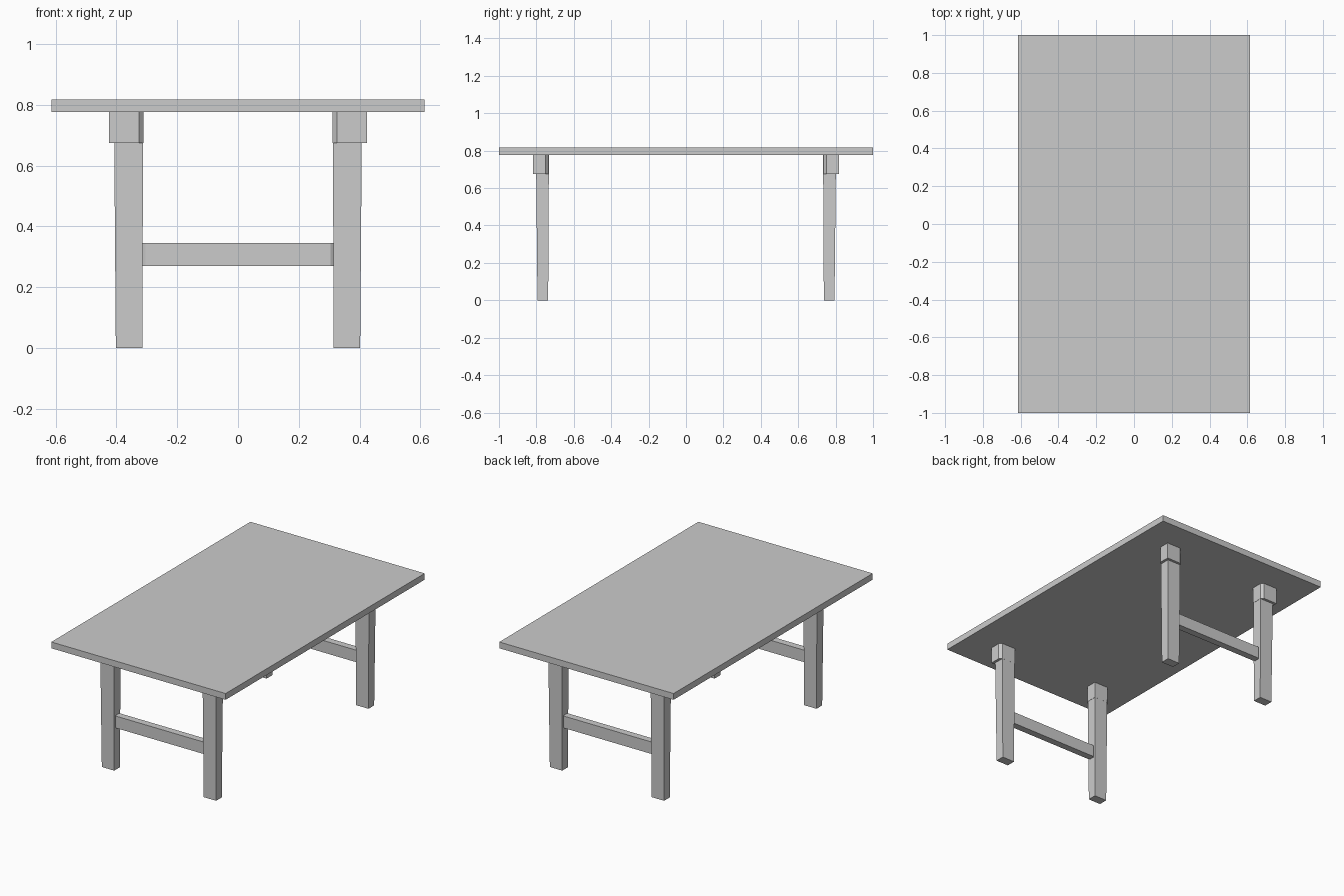
import bpy, bmesh

if "Cube" in bpy.data.objects:
    bpy.data.objects.remove(bpy.data.objects["Cube"])


def loft(name, rings):
    """Closed solid between matching polygon rings of 3D points."""
    bm = bmesh.new()
    loops = [[bm.verts.new(p) for p in ring] for ring in rings]
    n = len(loops[0])
    for a, b in zip(loops, loops[1:]):
        for i in range(n):
            j = (i + 1) % n
            bm.faces.new((a[i], a[j], b[j], b[i]))
    bm.faces.new(loops[0][::-1])
    bm.faces.new(loops[-1])
    bmesh.ops.recalc_face_normals(bm, faces=bm.faces[:])
    mesh = bpy.data.meshes.new(name)
    bm.to_mesh(mesh)
    bm.free()
    obj = bpy.data.objects.new(name, mesh)
    bpy.context.collection.objects.link(obj)
    return obj


def rect(x0, x1, y0, y1, z):
    return [(x0, y0, z), (x1, y0, z), (x1, y1, z), (x0, y1, z)]


TOP_Z = 0.777

# Table top
loft("table_top", [rect(-0.613, 0.613, -1, 1, z) for z in (TOP_Z, 0.817)])

# Outer corner of each leg head, with bevelled ends that meet the leg
block_plan = [(0.424, 0.817), (0.326, 0.817), (0.311, 0.801),
              (0.311, 0.733), (0.406, 0.733), (0.424, 0.75)]

for y_name, sy in (("front", -1), ("back", 1)):
    for x_name, sx in (("left", -1), ("right", 1)):
        # Tapered leg
        bottom = rect(sx * 0.315, sx * 0.402, sy * 0.737, sy * 0.794, 0)
        top = rect(sx * 0.312, sx * 0.408, sy * 0.733, sy * 0.802, TOP_Z)
        loft(f"{y_name}_{x_name}_leg", [bottom, top])
        # Corner block
        loft(f"{y_name}_{x_name}_block",
             [[(sx * x, sy * y, z) for x, y in block_plan] for z in (0.674, TOP_Z)])

    # Stretcher with bevelled ends
    y = sy * 0.765
    rings = []
    for x, half in ((-0.316, 0.014), (-0.304, 0.022), (0.304, 0.022), (0.316, 0.014)):
        rings.append([(x, y - half, 0.27), (x, y + half, 0.27),
                      (x, y + half, 0.346), (x, y - half, 0.346)])
    loft(f"{y_name}_stretcher", rings)
